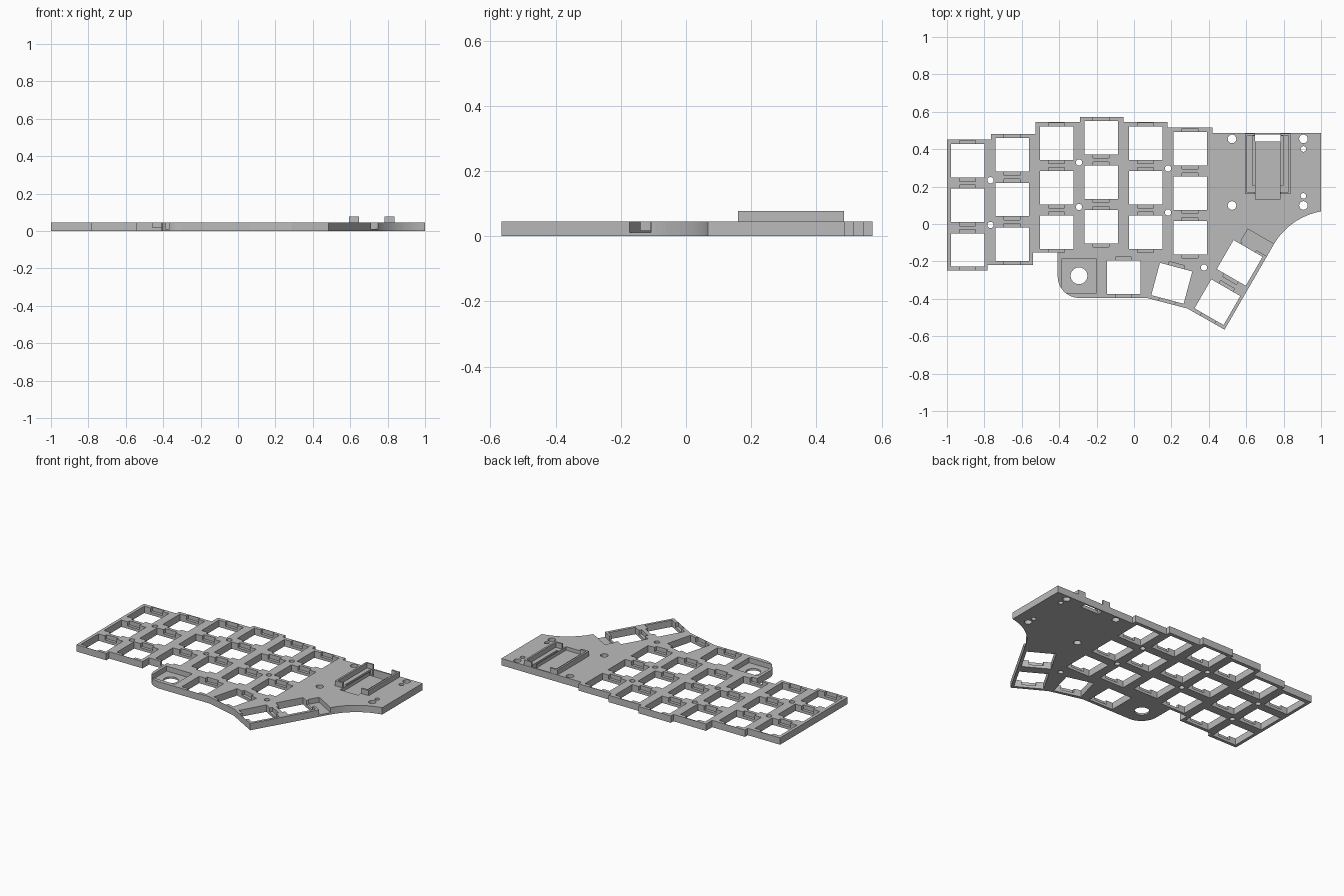
import bpy, bmesh
from math import sin, cos, radians, pi

if "Cube" in bpy.data.objects:
    bpy.data.objects.remove(bpy.data.objects["Cube"])

TOP, FLOOR = 0.045, 0.012
grey = bpy.data.materials.new("light grey")
grey.diffuse_color = (0.5, 0.5, 0.5, 1)
grey.use_nodes = True
grey.node_tree.nodes["Principled BSDF"].inputs["Base Color"].default_value = grey.diffuse_color


def prisms(name, parts):
    """One object made of upright prisms: (outline, bottom, top)."""
    bm = bmesh.new()
    for pts, z0, z1 in parts:
        face = bm.faces.new([bm.verts.new((x, y, z0)) for x, y in pts])
        ext = bmesh.ops.extrude_face_region(bm, geom=[face])
        for v in ext["geom"]:
            if isinstance(v, bmesh.types.BMVert):
                v.co.z = z1
    bmesh.ops.recalc_face_normals(bm, faces=bm.faces)
    me = bpy.data.meshes.new(name)
    bm.to_mesh(me)
    bm.free()
    me.materials.append(grey)
    ob = bpy.data.objects.new(name, me)
    bpy.context.collection.objects.link(ob)
    return ob


def rect(cx, cy, w, h, deg=0):
    c, s = cos(radians(deg)), sin(radians(deg))
    return [(cx + x * c - y * s, cy + x * s + y * c)
            for x, y in ((-w/2, -h/2), (w/2, -h/2), (w/2, h/2), (-w/2, h/2))]


def box(x0, x1, y0, y1):
    return rect((x0 + x1) / 2, (y0 + y1) / 2, x1 - x0, y1 - y0)


def arc(cx, cy, r, a0, a1, n):
    return [(cx + r * cos(radians(a0 + (a1 - a0) * i / n)),
             cy + r * sin(radians(a0 + (a1 - a0) * i / n))) for i in range(n + 1)]


def circle(cx, cy, r):
    return arc(cx, cy, r, 0, 345, 23)


# Plate outline: stepped columns, concave right side, angled thumb area
outline = [(-1, -0.249), (-1, 0.452), (-0.765, 0.452), (-0.765, 0.481),
           (-0.527, 0.481), (-0.527, 0.545), (-0.29, 0.545), (-0.29, 0.572),
           (-0.056, 0.572), (-0.056, 0.545), (0.18, 0.545), (0.18, 0.515),
           (0.42, 0.515), (0.42, 0.487), (1, 0.487)]
outline += arc(1.064, -0.293, 0.366, 100, 150, 16)
outline += [(0.484, -0.565), (0.286, -0.452), (0.067, -0.395)]
outline += arc(-0.293, -0.28, 0.115, 270, 180, 14)
outline += [(-0.408, -0.153), (-0.54, -0.153), (-0.54, -0.218),
            (-0.783, -0.218), (-0.783, -0.249)]
plate = prisms("plate", [(outline, 0, TOP)])

# Key positions: six columns of three, then four thumb keys
PITCH, KEY = 0.238, 0.179
keys = [(-0.89 + PITCH * i, top - PITCH * j, 0)
        for i, top in enumerate((0.337, 0.369, 0.431, 0.461, 0.431, 0.402))
        for j in range(3)]
keys += [(-0.056, -0.285, 0), (0.202, -0.317, -15),
         (0.565, -0.208, -30), (0.446, -0.418, -30)]

# Through holes: key openings, screw holes, connector slot
small = [(-0.767, 0.234), (-0.767, -0.005), (-0.294, 0.329), (-0.294, 0.091),
         (0.182, 0.297), (0.182, 0.061), (0.374, -0.233)]
holes = [rect(x, y, KEY, KEY, a) for x, y, a in keys]
holes += [circle(x, y, 0.017) for x, y in small]
holes += [circle(x, y, 0.023) for x in (0.524, 0.906) for y in (0.455, 0.099)]
holes += [circle(0.906, y, 0.015) for y in (0.401, 0.15)]
holes += [circle(-0.294, -0.277, 0.045), box(0.648, 0.782, 0.44, 0.478)]

# Clip notches above and below each key opening
clips = [rect(x, y, 0.086, KEY + 0.038, a) for x, y, a in keys]

# Pockets: round-control seat, edge notch beside the thumb key, board recess
a = radians(-30)
nx, ny = 0.565 + 0.12 * sin(-a), -0.208 + 0.12 * cos(a)
shift = 0.05
notch = rect(nx + 0.021 + shift * cos(a), ny + 0.012 + shift * sin(a), 0.23, 0.075, -30)
seat = box(-0.388, -0.2, -0.368, -0.188)
recess = box(0.65, 0.78, 0.13, 0.44)

# Narrow pin channels beside the board recess
channels = [box(0.634, 0.648, 0.205, 0.47), box(0.782, 0.796, 0.205, 0.47)]

cuts = [[(p, -0.1, 0.1) for p in holes],
        [(p, 0.018, 0.1) for p in clips],
        [(seat, FLOOR, 0.1), (notch, FLOOR, 0.1), (recess, 0.022, 0.1)],
        [(p, FLOOR, 0.1) for p in channels]]
cutters = []
for i, parts in enumerate(cuts):
    cutter = prisms("cutter_%d" % i, parts)
    cutter.hide_render = True
    mod = plate.modifiers.new("cut", 'BOOLEAN')
    mod.operation, mod.solver, mod.object = 'DIFFERENCE', 'EXACT', cutter
    cutters.append(cutter)
bpy.context.view_layer.update()
deps = bpy.context.evaluated_depsgraph_get()
cut_mesh = bpy.data.meshes.new_from_object(plate.evaluated_get(deps))
plate.modifiers.clear()
plate.data = cut_mesh
for c in cutters:
    bpy.data.objects.remove(c)

# Board holder: a thin wall on each side, with returns at both ends
for name, s in (("left_board_holder", -1), ("right_board_holder", 1)):
    pts = [(0.122, 0.16), (0.122, 0.485), (0.067, 0.485), (0.067, 0.474),
           (0.110, 0.474), (0.110, 0.172), (0.067, 0.172), (0.067, 0.16)]
    prisms(name, [([(0.715 + s * x, y) for x, y in pts], TOP - 0.004, 0.078)])
